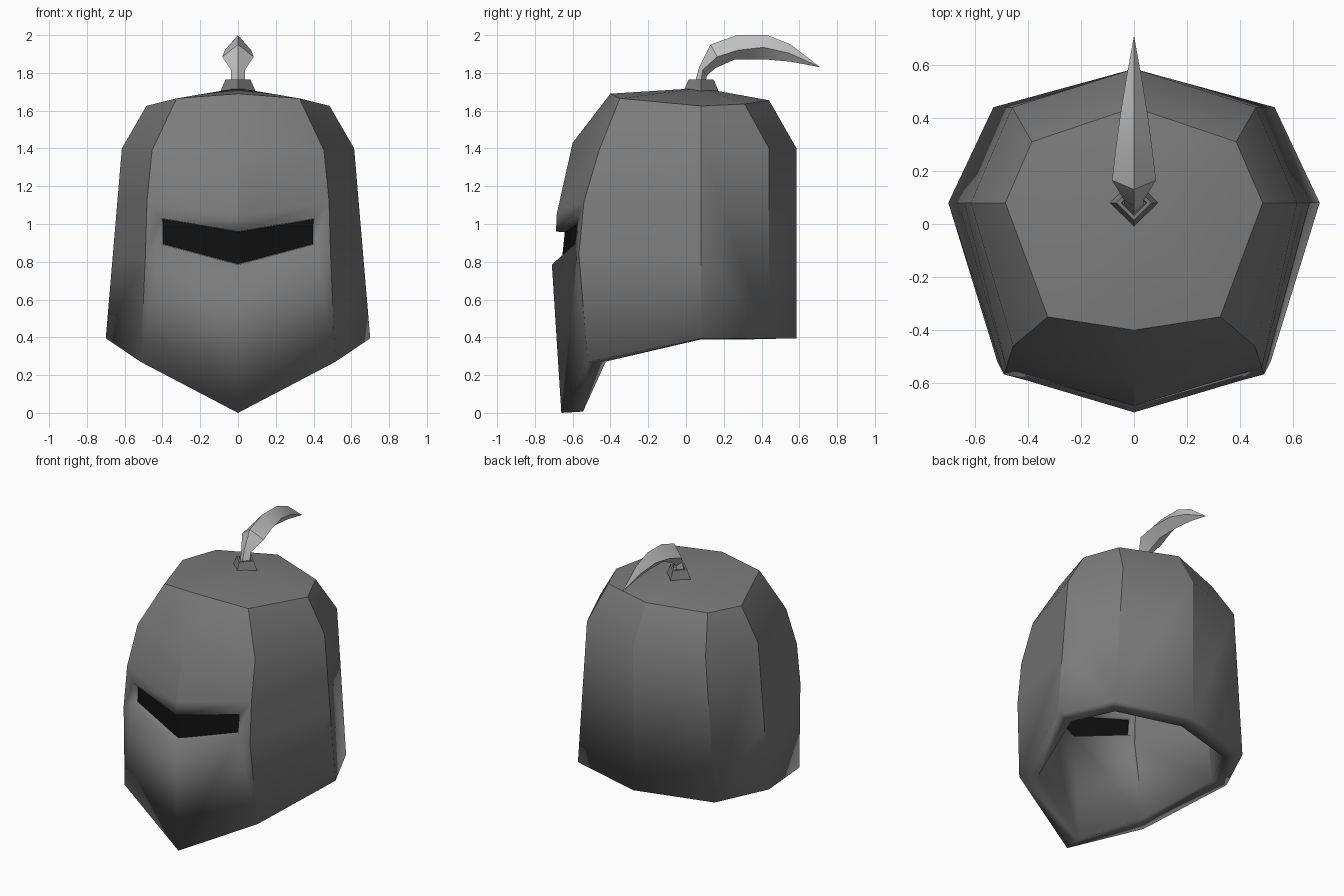
import bpy, bmesh, math
from mathutils import Vector

cube = bpy.data.objects.get("Cube")
if cube:
    bpy.data.objects.remove(cube)


def material(name, r, g, b):
    m = bpy.data.materials.new(name)
    m.use_nodes = True
    m.diffuse_color = (r, g, b, 1)
    bsdf = next(n for n in m.node_tree.nodes if n.type == 'BSDF_PRINCIPLED')
    bsdf.inputs["Base Color"].default_value = (r, g, b, 1)
    return m


steel = material("dark steel", 0.2, 0.2, 0.2)
black = material("slit black", 0.005, 0.005, 0.005)
feather = material("pale feather", 0.55, 0.55, 0.55)


def make(name, polygons, mat, mirror=False, smooth=True):
    """Build one object from lists of corner points, optionally mirrored in x."""
    bm = bmesh.new()
    for poly in polygons:
        sides = (1, -1) if mirror else (1,)
        for s in sides:
            bm.faces.new([bm.verts.new((s * p[0], p[1], p[2])) for p in poly[::s]])
    bmesh.ops.remove_doubles(bm, verts=bm.verts, dist=0.0005)
    bmesh.ops.recalc_face_normals(bm, faces=bm.faces)
    mesh = bpy.data.meshes.new(name)
    bm.to_mesh(mesh)
    bm.free()
    mesh.materials.append(mat)
    obj = bpy.data.objects.new(name, mesh)
    bpy.context.collection.objects.link(obj)
    bpy.ops.object.select_all(action='DESELECT')
    obj.select_set(True)
    bpy.context.view_layer.objects.active = obj
    if smooth:
        bpy.ops.object.shade_smooth_by_angle(angle=math.radians(30))
    return obj


def thicken(obj, thickness, offset):
    mod = obj.modifiers.new("wall", 'SOLIDIFY')
    mod.thickness = thickness
    mod.offset = offset
    mod.use_even_offset = True


# Helmet columns on the left half, each from the bottom rim to the crown
front = [(0, -.66, 0), (0, -.71, .785), (0, -.688, .96), (0, -.685, 1.05),
         (0, -.6, 1.43), (0, -.4, 1.69)]
cheek = [(.515, -.52, .27), (.49, -.567, .84), (.482, -.54, 1.12),
         (.455, -.46, 1.39), (.325, -.35, 1.665)]
side_low, side_high, side_top = (.7, .08, .395), (.615, .08, 1.4), (.485, .08, 1.625)
side = [side_low] + [Vector(side_low).lerp(side_high, t) for t in (.45, .72)] + [side_high, side_top]
rear = [(.53, .44, .395), (.46, .44, 1.4), (.385, .31, 1.635)]
back = [(0, .585, .395), (0, .585, 1.4), (0, .44, 1.655)]
apex = (0, .08, 1.72)
slit_low, slit_high = (.41, -.588, .895), (.41, -.572, 1.03)

# Front panel, leaving the eye slit open
shell = [
    (front[0], cheek[0], slit_low, front[1]),
    (cheek[0], cheek[1], slit_low),
    (slit_low, cheek[1], cheek[2], slit_high),
    (front[2], slit_high, cheek[2], front[3]),
    (front[3], cheek[2], cheek[3], front[4]),
    (front[4], cheek[3], cheek[4], front[5]),
]
# Side and rear panels
shell += [(cheek[i], side[i], side[i + 1], cheek[i + 1]) for i in range(4)]
shell += [(side[0], rear[0], rear[1], side[3], side[2], side[1]),
          (side[3], rear[1], rear[2], side[4])]
shell += [(rear[i], back[i], back[i + 1], rear[i + 1]) for i in range(2)]
# Crown
rim = [front[5], cheek[4], side[4], rear[2], back[2]]
shell += [(a, b, apex) for a, b in zip(rim, rim[1:])]
helmet = make("helmet_shell", shell, steel, mirror=True)
thicken(helmet, 0.11, -1)

# Dark plate set inside the eye slit
plate = make("eye_slit_plate", [((0, -.655, .79), (.43, -.533, .88), (.43, -.52, 1.05), (0, -.635, .98))],
             black, mirror=True, smooth=False)
thicken(plate, 0.008, 0)


# Diamond-shaped plume socket with a recessed top
def diamond(r, z):
    return [(r, .08, z), (0, .08 + r, z), (-r, .08, z), (0, .08 - r, z)]


def loft(rings):
    return [(a[i], a[(i + 1) % 4], b[(i + 1) % 4], b[i])
            for a, b in zip(rings, rings[1:]) for i in range(4)]


socket = [diamond(.09, 1.69), diamond(.09, 1.71), diamond(.066, 1.765),
          diamond(.048, 1.765), diamond(.044, 1.73)]
make("plume_socket", loft(socket) + [socket[0], socket[-1]], steel, smooth=False)

# Plume: upper ridge (y, z), half width and (y, z) of the edge, lower ridge (y, z)
stations = [
    ((.04, 1.725), (.038, .075, 1.725), (.1, 1.725)),
    ((.07, 1.83), (.036, .088, 1.815), (.11, 1.785)),
    ((.13, 1.95), (.083, .165, 1.885), (.155, 1.825)),
    ((.27, 2.0), (.07, .275, 1.92), (.255, 1.87)),
    ((.43, 2.0), (.052, .41, 1.935), (.41, 1.872)),
    ((.555, 1.95), (.03, .545, 1.905), (.55, 1.86)),
]
rings = [[(0, *top), edge, (0, *low), (-edge[0], *edge[1:])] for top, edge, low in stations]
tip = (0, .71, 1.83)
last = rings[-1]
make("plume", loft(rings) + [rings[0]] + [(last[i], last[(i + 1) % 4], tip) for i in range(4)], feather)
